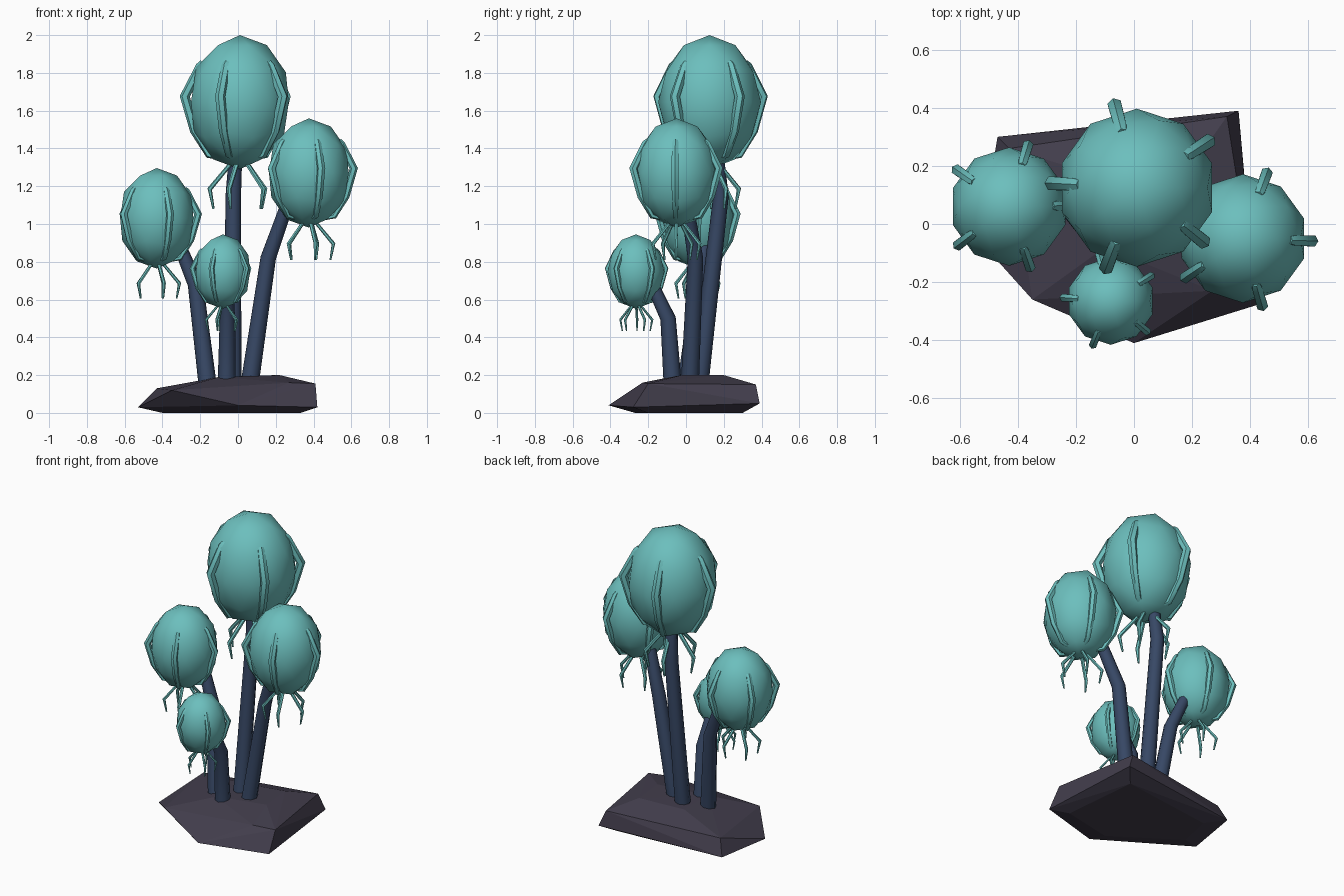
import bpy, bmesh, math
from mathutils import Vector

if "Cube" in bpy.data.objects:
    bpy.data.objects.remove(bpy.data.objects["Cube"])


def material(name, rgb):
    m = bpy.data.materials.new(name)
    m.diffuse_color = (*rgb, 1)
    m.use_nodes = True
    m.node_tree.nodes["Principled BSDF"].inputs["Base Color"].default_value = m.diffuse_color
    return m


TEAL = material("teal", (0.15, 0.52, 0.51))
NAVY = material("navy", (0.038, 0.064, 0.13))
ROCK = material("dark_rock", (0.054, 0.047, 0.072))


def add_mesh(name, bm, mat, smooth=None):
    me = bpy.data.meshes.new(name)
    bm.to_mesh(me)
    bm.free()
    ob = bpy.data.objects.new(name, me)
    bpy.context.collection.objects.link(ob)
    me.materials.append(mat)
    if smooth:
        bpy.ops.object.select_all(action='DESELECT')
        ob.select_set(True)
        bpy.context.view_layer.objects.active = ob
        bpy.ops.object.shade_smooth_by_angle(angle=math.radians(smooth))
    return ob


def tube(bm, points, radii, sides, up):
    """Capped tube swept along a path, with one ring per path point."""
    pts = [Vector(p) for p in points]
    rings = []
    for i, p in enumerate(pts):
        a, b = pts[max(i - 1, 0)], pts[min(i + 1, len(pts) - 1)]
        t = (b - a).normalized()
        u = up.cross(t).normalized()
        v = t.cross(u)
        rings.append([bm.verts.new(p + radii[i] * (math.cos(k) * u + math.sin(k) * v))
                      for k in (2 * math.pi * j / sides for j in range(sides))])
    for r, s in zip(rings, rings[1:]):
        for j in range(sides):
            n = (j + 1) % sides
            bm.faces.new((r[j], r[n], s[n], s[j]))
    bm.faces.new(rings[0][::-1])
    bm.faces.new(rings[-1])


# Rock base: convex hull of a bottom, a lower rim, a top rim and a plateau
rock = [
    (-.40, 0, 0), (0, -.27, 0), (.33, -.2, 0), (.28, .3, 0), (-.35, .22, 0),
    (-.53, -.06, .03), (0, -.41, .04), (.42, -.28, .03), (.36, .39, .05), (-.47, .30, .03),
    (-.35, -.26, .12), (.27, -.23, .16), (.41, -.2, .155), (.32, .37, .15), (-.43, .26, .13),
    (-.1, -.08, .19), (.22, -.02, .2), (.2, .2, .2), (-.1, .16, .19)]
bm = bmesh.new()
for p in rock:
    bm.verts.new(p)
res = bmesh.ops.convex_hull(bm, input=bm.verts)
bmesh.ops.delete(bm, geom=[g for g in res["geom_interior"] if isinstance(g, bmesh.types.BMVert)],
                 context='VERTS')
bmesh.ops.recalc_face_normals(bm, faces=bm.faces)
add_mesh("rock_base", bm, ROCK)

# Stems: bent, tapering paths from the rock into each bulb
stems = {
    "tall": [(-.03, .07, .14), (-.025, .185, 1.15), (-.01, .16, 1.42)],
    "right": [(.06, .02, .14), (.16, .05, .82), (.27, .0, 1.13)],
    "left": [(-.16, .0, .14), (-.225, .07, .68), (-.315, .10, .9)],
    "small": [(-.06, -.07, .14), (-.056, -.095, .5), (-.06, -.175, .67)],
}
for name, path in stems.items():
    bm = bmesh.new()
    tube(bm, path, (.048, .041, .034), 8, Vector((0, 1, 0)))
    add_mesh(name + "_stem", bm, NAVY, 50)

# Bulbs: centre, scale, angle of the first tendril
bulbs = {
    "tall": ((.01, .125, 1.645), 1.0, 33),
    "right": ((.375, -.05, 1.27), .815, -2),
    "left": ((-.43, .06, 1.03), .75, 1),
    "small": ((-.08, -.265, .748), .555, 32),
}
# Tendril profile for the tall bulb: radius from axis, height, thickness
profile = [(.195, .21, .018), (.21, .19, .024), (.292, .03, .027), (.24, -.15, .025),
           (.165, -.28, .018), (.04, -.315, .014), (.16, -.46, .013), (.14, -.565, .006)]
for name, (c, s, start) in bulbs.items():
    c = Vector(c)
    bm = bmesh.new()
    bmesh.ops.create_icosphere(bm, subdivisions=2, radius=1)
    for v in bm.verts:
        v.co = c + s * Vector((.272 * v.co.x, .272 * v.co.y, .355 * v.co.z))
    add_mesh(name + "_bulb", bm, TEAL, 60)

    # Five tendrils that bow over the bulb and hang below it
    bm = bmesh.new()
    for k in range(5):
        a = math.radians(start + 72 * k)
        out = Vector((math.cos(a), math.sin(a), 0))
        side = Vector((-math.sin(a), math.cos(a), 0))
        tube(bm, [c + s * (r * out + Vector((0, 0, z))) for r, z, _ in profile],
             [s * w for _, _, w in profile], 6, side)
    add_mesh(name + "_tendrils", bm, TEAL, 50)
